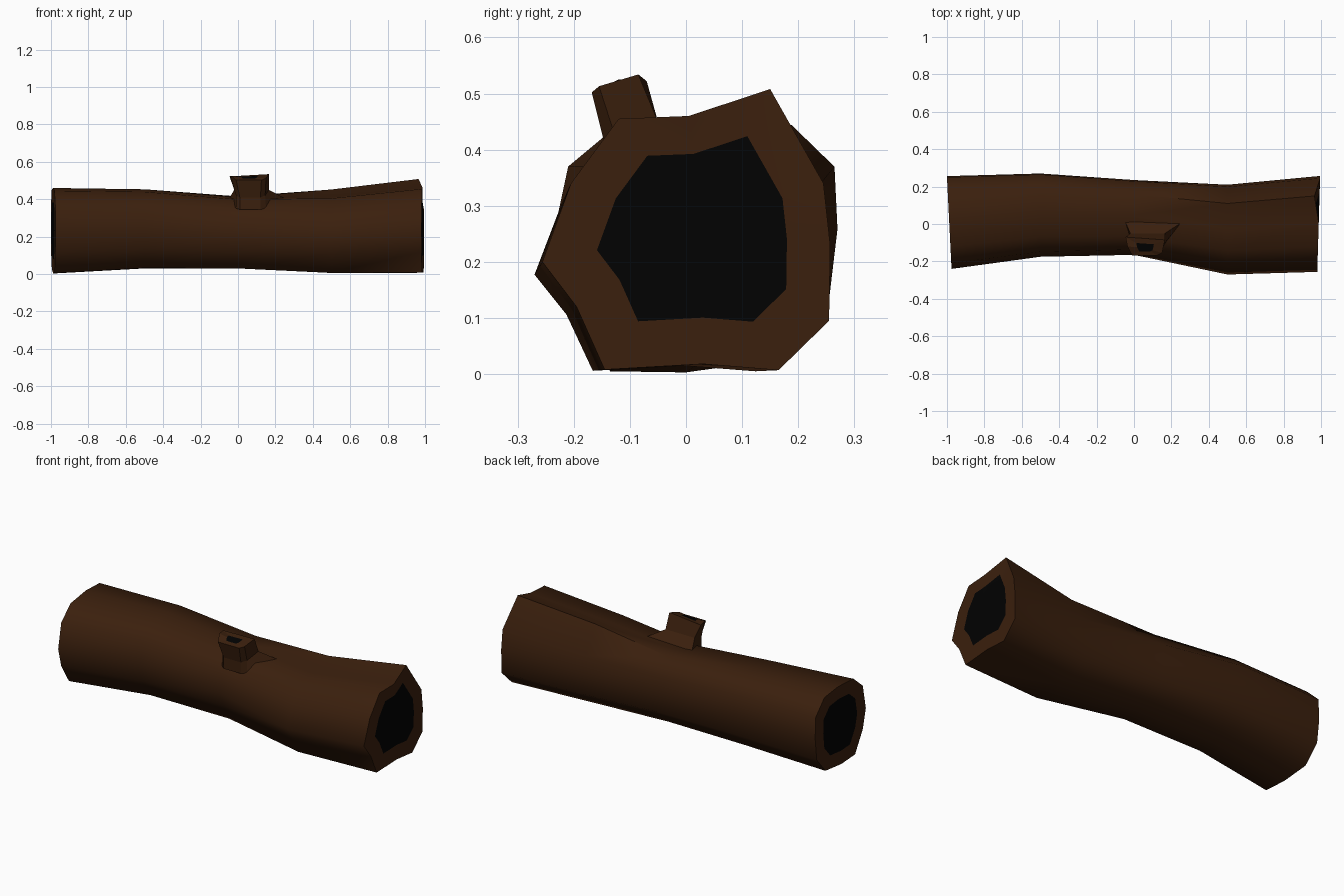
import bpy, bmesh, math

if "Cube" in bpy.data.objects:
    bpy.data.objects.remove(bpy.data.objects["Cube"])


def material(name, rgb):
    m = bpy.data.materials.new(name)
    m.diffuse_color = (*rgb, 1)
    m.use_nodes = True
    m.node_tree.nodes["Principled BSDF"].inputs["Base Color"].default_value = m.diffuse_color
    return m


bark = material("bark", (0.043, 0.014, 0.004))
dark = material("hollow", (0.0005, 0.0005, 0.0005))

# End outlines as (y, z), same vertex order at both ends
right_end = [(-.12, .455), (.005, .46), (.15, .508), (.245, .34), (.257, .23), (.255, .095),
             (.165, .007), (.03, .018), (-.145, .008), (-.195, .12), (-.256, .20), (-.205, .34)]
left_end = [(-.12, .445), (.03, .46), (.165, .45), (.25, .37), (.256, .25), (.24, .12),
            (.155, .025), (0, .003), (-.135, .005), (-.21, .12), (-.24, .23), (-.21, .37)]


def fit(t, y0, y1, z0, z1):
    """Blend the two end outlines and fit the result to a y/z box."""
    pts = [(a[0] * (1 - t) + b[0] * t, a[1] * (1 - t) + b[1] * t)
           for a, b in zip(left_end, right_end)]
    ys, zs = [p[0] for p in pts], [p[1] for p in pts]
    return [(y0 + (y - min(ys)) / (max(ys) - min(ys)) * (y1 - y0),
             z0 + (z - min(zs)) / (max(zs) - min(zs)) * (z1 - z0)) for y, z in pts]


def at_x(x, pts):
    return [(x, y, z) for y, z in pts]


def shrink(ring, s, shift=(0, 0, 0)):
    c = [sum(p[k] for p in ring) / len(ring) for k in range(3)]
    return [tuple(c[k] + shift[k] + (p[k] - c[k]) * s for k in range(3)) for p in ring]


def loft(name, rings, dark_first, dark_last):
    """Skin a list of vertex rings and close both ends."""
    bm = bmesh.new()
    vs = [[bm.verts.new(p) for p in r] for r in rings]
    n = len(rings[0])
    for a, b in zip(vs, vs[1:]):
        for i in range(n):
            j = (i + 1) % n
            bm.faces.new((a[i], a[j], b[j], b[i]))
    bm.faces.new(vs[0]).material_index = int(dark_first)
    bm.faces.new(vs[-1]).material_index = int(dark_last)
    bmesh.ops.recalc_face_normals(bm, faces=bm.faces)
    me = bpy.data.meshes.new(name)
    bm.to_mesh(me)
    bm.free()
    me.materials.append(bark)
    me.materials.append(dark)
    ob = bpy.data.objects.new(name, me)
    bpy.context.collection.objects.link(ob)
    return ob


# Log trunk: slightly bent tube with a bark rim and dark core at each end
left = [(-.9875 - .05 * y, y, z) for y, z in left_end]
right = [(.965 if z > .5 else .9875 + .03 * y, y, z) for y, z in right_end]
trunk = loft("log_trunk", [
    shrink(left, .67), left,
    at_x(-.5, fit(0, -.175, .27, .03, .453)),
    at_x(0, fit(.3, -.165, .235, .03, .415)),
    at_x(.5, fit(1, -.27, .21, .005, .452)),
    right, shrink(right, .66, (0, .005, .01))], True, True)

# Broken branch stub: flared base sunk in the trunk, leaning to the front
base = [(-.05, .02, .40), (.25, .005, .405), (.15, -.13, .35), (.12, -.145, .345),
        (.01, -.145, .345), (-.01, -.13, .35)]
neck = [(-.02, -.05, .45), (.165, -.05, .45), (.145, -.125, .42), (.12, -.145, .41),
        (.01, -.145, .41), (-.01, -.125, .42)]
top = [(-.045, -.07, .522), (.165, -.085, .534), (.15, -.155, .513), (.125, -.168, .502),
       (-.01, -.168, .502), (-.035, -.12, .525)]
stub = loft("branch_stub", [base, neck, top, shrink(top, .45)], False, True)

# Smooth bark along the trunk, crisp end rims
bpy.ops.object.select_all(action='DESELECT')
trunk.select_set(True)
bpy.context.view_layer.objects.active = trunk
bpy.ops.object.shade_smooth_by_angle(angle=math.radians(66))
